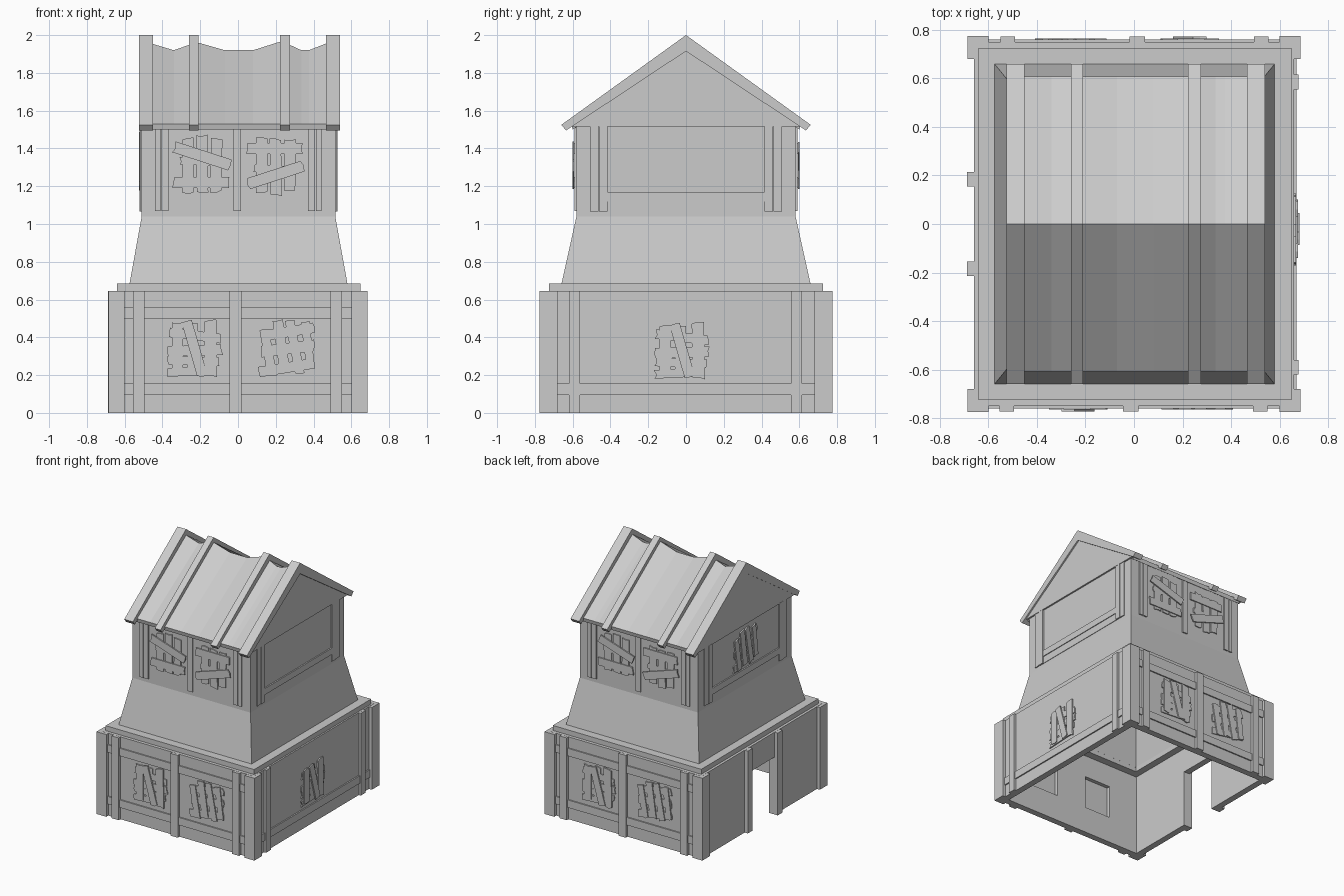
import bpy, bmesh, math, random
from mathutils import Matrix

if "Cube" in bpy.data.objects:
    bpy.data.objects.remove(bpy.data.objects["Cube"])

random.seed(4)
FRONT, RIGHT, BACK, LEFT = [Matrix.Rotation(math.radians(a), 4, 'Z') for a in (0, 90, 180, 270)]


def finish(bm, name):
    bmesh.ops.recalc_face_normals(bm, faces=bm.faces[:])
    me = bpy.data.meshes.new(name)
    bm.to_mesh(me)
    bm.free()
    ob = bpy.data.objects.new(name, me)
    bpy.context.collection.objects.link(ob)
    return ob


def loft(name, a, b):
    """Solid between two matching outlines of 3D points."""
    bm = bmesh.new()
    va, vb = [bm.verts.new(p) for p in a], [bm.verts.new(p) for p in b]
    bm.faces.new(va)
    bm.faces.new(vb)
    for i in range(len(va)):
        j = (i + 1) % len(va)
        bm.faces.new((va[i], va[j], vb[j], vb[i]))
    return finish(bm, name)


def rect(x0, x1, y0, y1, z):
    return [(x0, y0, z), (x1, y0, z), (x1, y1, z), (x0, y1, z)]


def box(name, x0, x1, y0, y1, z0, z1, m=None):
    ob = loft(name, rect(x0, x1, y0, y1, z0), rect(x0, x1, y0, y1, z1))
    if m:
        ob.data.transform(m)
    return ob


def prism_x(name, profile, x0, x1):
    return loft(name, [(x0, y, z) for y, z in profile], [(x1, y, z) for y, z in profile])


def trim(name, side, wall, u0, u1, z0, z1, proud):
    """Post or rail standing proud of a wall; u runs along the wall."""
    return box(name, u0, u1, -wall - proud, -wall + 0.005, z0, z1, side)


def board(name, side, wall, u, v, length, width, angle, layer):
    """Ragged plank nailed on a wall."""
    h, w = length / 2, width / 2
    j = [random.uniform(0, 0.014) for _ in range(6)]
    pts = [(-h + j[0], -w), (h - j[1], -w), (h - j[2], w * 0.1), (h - j[3], w),
           (-h + j[4], w), (-h + j[5], -w * 0.2)]
    d = wall - 0.002 + layer * 0.007
    ob = loft(name, [(x, -d, y) for x, y in pts], [(x, -d - 0.010, y) for x, y in pts])
    ob.data.transform(side @ Matrix.Translation((u, 0, v)) @ Matrix.Rotation(-math.radians(angle), 4, 'Y'))


# Plank layouts: (du, dv, length, width, angle, layer)
LEANING = [(-.09, 0, .28, .06, 90, 1), (-.01, .01, .27, .05, 88, 0), (.085, 0, .31, .065, 91, 1),
           (0, .07, .29, .05, -7, 0), (0, -.01, .30, .055, 2, 0), (-.02, -.12, .26, .045, 3, 0),
           (-.005, -.065, .29, .045, -2, 0), (.0, 0, .31, .055, 106, 2)]
TILTED = [(-.10, -.02, .26, .05, 100, 1), (-.03, .01, .29, .055, 98, 1), (.04, .01, .30, .05, 101, 1),
          (.11, .02, .26, .045, 97, 1), (.01, .09, .28, .055, 9, 0), (0, 0, .30, .06, 7, 0),
          (0, -.10, .31, .055, 9, 0)]
CROSSED = [(-.07, 0, .30, .06, 90, 0), (.005, .01, .31, .06, 91, 0), (.08, 0, .29, .06, 89, 0),
           (0, .02, .24, .04, -3, 0), (0, -.09, .31, .06, 0, 1), (.005, .05, .32, .06, -18, 2)]
CROSSED_UP = [(du, -dv, l, w, 18 if a == -18 else a, k) for du, dv, l, w, a, k in CROSSED]


def boarded_window(name, side, wall, u, v, layout):
    for b in layout:
        board(name + "_plank", side, wall, u + b[0], v + b[1], *b[2:])


def cut(ob, c):
    mod = ob.modifiers.new("cut", 'BOOLEAN')
    mod.operation, mod.object, mod.solver = 'DIFFERENCE', c, 'EXACT'
    bpy.context.view_layer.objects.active = ob
    bpy.ops.object.modifier_apply(modifier=mod.name)
    bpy.data.objects.remove(c)


# Ground floor shell: open underneath, with doorway and window recesses
shell = box("ground_floor_walls", -.66, .66, -.75, .75, 0, .646)
cut(shell, box("cutter", -.61, .61, -.70, .70, -.1, .8))
cut(shell, box("cutter", -.8, -.5, -.155, .155, -.1, .45))
for x in (-.24, .26):
    for y in (-1, 1):
        lo, hi = sorted((y * .73, y * .65))
        cut(shell, box("cutter", x - .115, x + .115, lo, hi, .21, .47))
cut(shell, box("cutter", .55, .64, -.115, .115, .21, .47))

# Ledge, tapered skirt and gabled upper floor, all hollow
ledge = box("ledge", -.64, .648, -.725, .725, .645, .685)
cut(ledge, box("cutter", -.555, .56, -.64, .64, .5, .8))
skirt = loft("tapered_skirt", rect(-.575, .58, -.66, .66, .68), rect(-.51, .515, -.58, .58, 1.04))
cut(skirt, loft("cutter", rect(-.559, .564, -.644, .644, .66), rect(-.486, .491, -.556, .556, 1.06)))
upper = prism_x("upper_floor_walls", [(-.58, 1.035), (.58, 1.035), (.58, 1.515), (0, 1.9), (-.58, 1.515)],
                -.51, .515)
cut(upper, prism_x("cutter", [(-.558, 1.0), (.558, 1.0), (.558, 1.505), (0, 1.875), (-.558, 1.505)],
                   -.488, .493))

# Corner posts wrapping the ground floor
L = [(.60, .775), (.685, .775), (.685, .68), (.65, .68), (.65, .74), (.60, .74)]
for sx in (-1, 1):
    for sy in (-1, 1):
        loft("corner_post", [(x * sx, y * sy, 0) for x, y in L], [(x * sx, y * sy, .645) for x, y in L])

# Front and back trim
for side in (FRONT, BACK):
    for u0, u1 in ((-.555, -.495), (-.045, .018), (.49, .55)):
        trim("ground_post", side, .75, u0, u1, 0, .645, .022)
    for z in (.095, .50):
        trim("ground_rail", side, .75, -.60, .60, z, z + .06, .010)
    for u0, u1 in ((-.44, -.41), (-.405, -.368), (-.025, .017), (.37, .408), (.413, .442)):
        trim("upper_post", side, .58, u0, u1, 1.07, 1.51, .010)
    boarded_window("ground_window", side, .75, -.23, .34, LEANING)
    boarded_window("ground_window", side, .75, .26, .34, TILTED)
    boarded_window("upper_window", side, .58, -.195, 1.31, CROSSED)
    boarded_window("upper_window", side, .58, .195, 1.31, CROSSED_UP)

# Right side trim
for u0, u1 in ((-.62, -.56), (.555, .615)):
    trim("side_post", RIGHT, .66, u0, u1, 0, .645, .017)
trim("side_rail", RIGHT, .66, -.68, .68, .095, .155, .010)
boarded_window("side_window", RIGHT, .66, -.02, .33, LEANING)

# Door posts
for u0, u1 in ((-.215, -.155), (.155, .215)):
    trim("door_post", LEFT, .66, u0, u1, 0, .645, .027)

# Gable trim and gable panels under the roof ends
GABLE = [(-.615, 1.515), (.615, 1.515), (0, 1.925)]
for side, wall in ((RIGHT, .515), (LEFT, .51)):
    for s in (-1, 1):
        for a, b, p in ((.415, .46, .012), (.463, .508, .008)):
            trim("gable_post", side, wall, *sorted((s * a, s * b)), 1.065, 1.52, p)
    trim("gable_sill", side, wall, -.42, .42, 1.065, 1.12, .004)
    trim("gable_rail", side, wall, -.42, .42, 1.12, 1.17, .010)
prism_x("gable_panel", GABLE, .505, .528)
prism_x("gable_panel", GABLE, -.520, -.50)
boarded_window("gable_window", LEFT, .51, 0, 1.33, TILTED)

# Roof rafters
RAFTER = [(-.66, 1.525), (0, 2.0), (.66, 1.525), (.635, 1.495), (0, 1.915), (-.635, 1.495)]
for x0, x1 in ((-.525, -.45), (-.26, -.21), (.222, .275), (.465, .54)):
    prism_x("rafter", RAFTER, x0, x1)

# Sagging roof covering between rafters: (x, ridge height)
SAG = [(-.50, 1.965), (-.45, 1.953), (-.34, 1.92), (-.26, 1.948), (-.235, 1.965), (-.21, 1.96),
       (-.07, 1.92), (.08, 1.92), (.222, 1.965), (.25, 1.965), (.275, 1.948), (.335, 1.92),
       (.375, 1.92), (.465, 1.955), (.51, 1.965)]
bm = bmesh.new()
rows = []
for x, z in SAG:
    pts = [(-.607, 1.53), (0, z), (.607, 1.53), (.60, 1.50), (0, z - .03), (-.60, 1.50)]
    rows.append([bm.verts.new((x, y, h)) for y, h in pts])
for a, b in zip(rows, rows[1:]):
    for i in range(6):
        j = (i + 1) % 6
        bm.faces.new((a[i], a[j], b[j], b[i]))
bm.faces.new(rows[0])
bm.faces.new(rows[-1])
finish(bm, "roof_covering")
